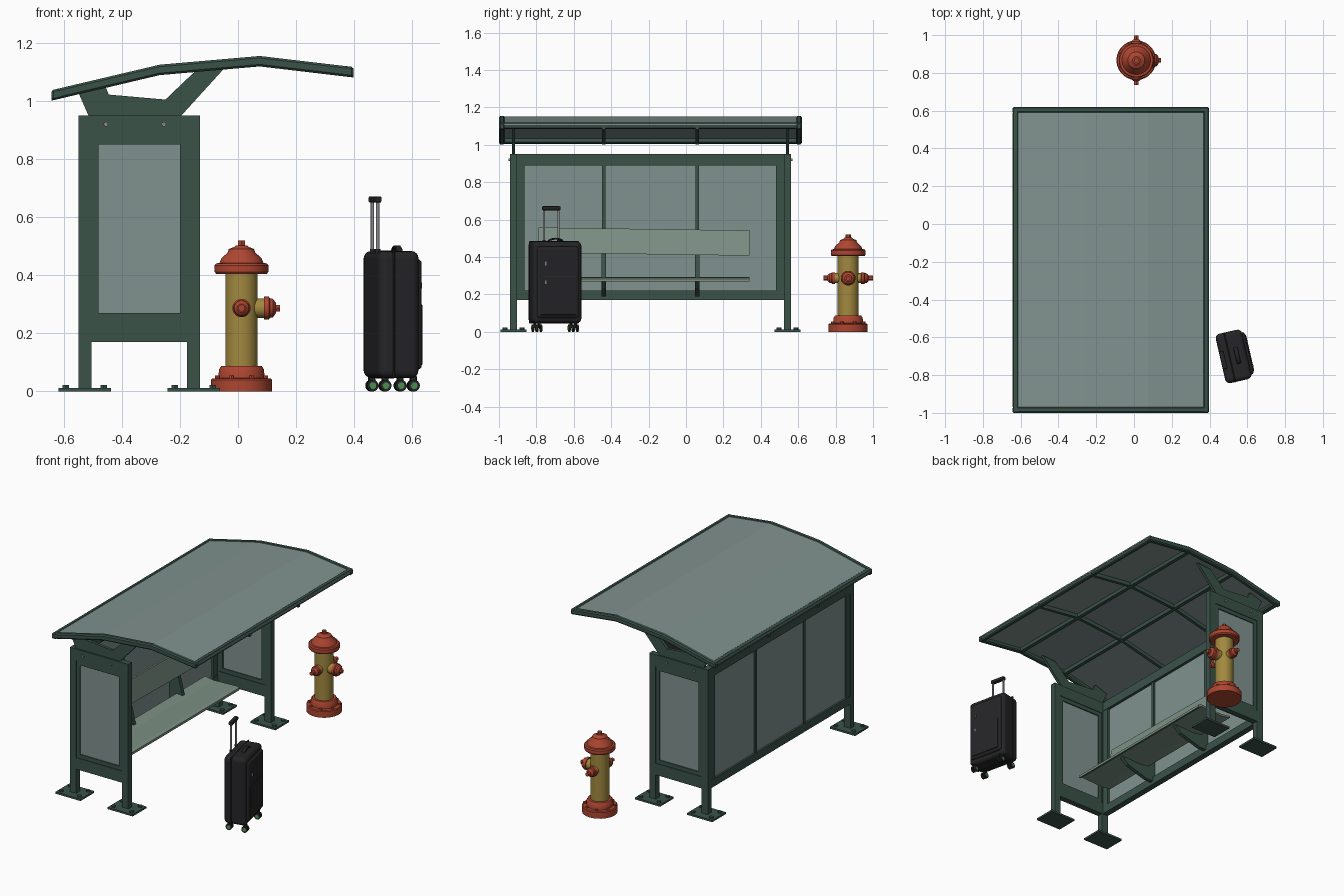
import bpy, bmesh, math
from mathutils import Matrix, Vector

if "Cube" in bpy.data.objects:
    bpy.data.objects.remove(bpy.data.objects["Cube"])

XF = Matrix.Identity(4)   # current placement for new parts


def mat(name, r, g, b, a=1):
    m = bpy.data.materials.new(name)
    m.diffuse_color = (r, g, b, a)
    m.use_nodes = True
    m.node_tree.nodes["Principled BSDF"].inputs["Base Color"].default_value = m.diffuse_color
    return m


GREEN = mat("green_metal", .042, .084, .066)
GLASS = mat("glass", .22, .29, .275, .9)
BENCH = mat("bench_green", .20, .28, .23)
RED = mat("red_paint", .42, .06, .03)
YELLOW = mat("yellow_paint", .36, .25, .05)
BLACK = mat("black_shell", .018, .018, .02)
STEEL = mat("steel", .25, .25, .26)
HUB = mat("wheel_hub", .08, .3, .09)


def finish(name, bm, m, bevel=0, seg=1, smooth=False):
    bmesh.ops.recalc_face_normals(bm, faces=bm.faces)
    bm.transform(XF)
    me = bpy.data.meshes.new(name)
    bm.to_mesh(me)
    bm.free()
    me.materials.append(m)
    if smooth:
        me.shade_smooth()
        me.set_sharp_from_angle(angle=math.radians(35))
    ob = bpy.data.objects.new(name, me)
    bpy.context.collection.objects.link(ob)
    if bevel:
        b = ob.modifiers.new("bevel", 'BEVEL')
        b.width, b.segments = bevel, seg
    return ob


def box(name, x, y, z, m, **kw):
    bm = bmesh.new()
    bmesh.ops.create_cube(bm, size=1)
    for v in bm.verts:
        v.co = [lo + (hi - lo) * (c + .5) for (lo, hi), c in zip((x, y, z), v.co)]
    return finish(name, bm, m, **kw)


def prism(name, pts, a0, a1, m, axis='y', **kw):
    """Extrude a closed profile along x or y."""
    bm = bmesh.new()
    put = (lambda u, v, a: (u, a, v)) if axis == 'y' else (lambda u, v, a: (a, u, v))
    lo = [bm.verts.new(put(u, v, a0)) for u, v in pts]
    hi = [bm.verts.new(put(u, v, a1)) for u, v in pts]
    bm.faces.new(lo)
    bm.faces.new(hi)
    for i in range(len(pts)):
        j = (i + 1) % len(pts)
        bm.faces.new((lo[i], lo[j], hi[j], hi[i]))
    return finish(name, bm, m, **kw)


def lathe(name, prof, origin, m, axis=(0, 0, 1), n=32, smooth=True):
    """Revolve (radius, height) points around an axis."""
    bm = bmesh.new()
    rot = Vector((0, 0, 1)).rotation_difference(Vector(axis)).to_matrix()
    rings = [[bm.verts.new(Vector(origin) + rot @ Vector((r * math.cos(t), r * math.sin(t), h)))
              for t in (2 * math.pi * (k + .5) / n for k in range(n))] for r, h in prof]
    for a, b in zip(rings, rings[1:]):
        for k in range(n):
            j = (k + 1) % n
            bm.faces.new((a[k], a[j], b[j], b[k]))
    bm.faces.new(rings[0])
    bm.faces.new(rings[-1])
    return finish(name, bm, m, smooth=smooth)


def cyl(name, r, h, origin, m, axis=(0, 0, 1), n=16):
    return lathe(name, [(r, 0), (r, h)], origin, m, axis, n)


# --- roof: bent frame, glazing and ribs
ROOF = [(-.643, 1.037), (-.27, 1.125), (.075, 1.155), (.397, 1.117)]


def strip(name, y0, y1, top, bottom, m, **kw):
    pts = [(x, z - top) for x, z in ROOF] + [(x, z - bottom) for x, z in ROOF[::-1]]
    return prism(name, pts, y0, y1, m, **kw)


strip("roof_edge_near", -1, -.968, 0, .036, GREEN, bevel=.007)
strip("roof_edge_far", .588, .62, 0, .036, GREEN, bevel=.007)
strip("roof_glazing", -.97, .59, .004, .012, GLASS)
for y in (-.44, .06):
    strip("roof_rib", y - .01, y + .01, .012, .036, GREEN)
for x, z in ROOF[1:3]:
    box("roof_purlin", (x - .012, x + .012), (-.97, .59), (z - .036, z - .012), GREEN)
prism("roof_edge_back", [(-.643, 1.037), (-.612, 1.044), (-.604, 1.01), (-.634, 1.003)],
      -1, .62, GREEN, bevel=.006)
prism("roof_edge_front", [(.397, 1.117), (.368, 1.121), (.363, 1.087), (.391, 1.083)],
      -1, .62, GREEN, bevel=.006)

# --- end walls, legs, feet and roof brackets
BRACKET = [(-.515, .95), (-.55, 1.03), (-.46, 1.06), (-.445, 1.022), (-.25, 1.005),
           (-.145, 1.105), (-.045, 1.115), (-.195, .95)]
for yc, s in ((-.922, -1), (.543, 1)):
    ya = (yc - .019, yc + .019)
    for x in (-.5275, -.1525):
        box("leg", (x - .0225, x + .0225), ya, (.01, .95), GREEN)
        box("foot_plate", (x - .09, x + .09), (yc - .07, yc + .07), (0, .012), GREEN)
        for dx in (-.065, .065):
            for dy in (-.045, .045):
                cyl("foot_bolt", .013, .01, (x + dx, yc + dy, .012), GREEN, n=6)
    box("end_top_rail", (-.505, -.175), ya, (.875, .95), GREEN)
    box("end_bottom_rail", (-.505, -.175), ya, (.17, .245), GREEN)
    # inner poster frame, slightly recessed
    yi = (yc - .015, yc + .015)
    for x in (-.505, -.20):
        box("poster_frame_side", (x, x + .025), yi, (.245, .875), GREEN)
    for z in (.245, .85):
        box("poster_frame_rail", (-.48, -.20), yi, (z, z + .025), GREEN)
    box("end_glass", (-.48, -.20), (yc - .008, yc + .008), (.27, .85), GLASS)
    prism("roof_bracket", BRACKET, yc - .009, yc + .009, GREEN)
    for x in (-.455, -.255):
        cyl("end_pin", .008, .008, (x, yc + s * .018, .92), STEEL, (0, s, 0), 12)

# --- back wall
box("back_top_rail", (-.55, -.51), (-.905, .525), (.89, .95), GREEN)
box("back_bottom_rail", (-.55, -.51), (-.905, .525), (.17, .222), GREEN)
for y in (-.885, .503):
    box("back_stile", (-.547, -.513), (y - .022, y + .022), (.222, .89), GREEN)
for y in (-.44, .06):
    box("back_mullion", (-.545, -.515), (y - .01, y + .01), (.222, .89), GREEN)
for y0, y1 in ((-.863, -.45), (-.43, .05), (.07, .481)):
    box("back_glass", (-.538, -.528), (y0, y1), (.222, .89), GLASS)

# --- bench
prism("seat", [(-.475, .293), (-.41, .283), (-.25, .29), (-.228, .283), (-.228, .268),
               (-.236, .268), (-.25, .278), (-.41, .271), (-.475, .281)], -.79, .34, BENCH)
XF = Matrix.Translation((0, -.225, .48)) @ Matrix.Rotation(-.014, 4, 'X') @ Matrix.Translation((0, .225, -.48))
prism("backrest", [(-.455, .415), (-.485, .55), (-.497, .55), (-.467, .415)], -.79, .34, BENCH)
XF = Matrix.Identity(4)
for y in (-.44, .06):
    prism("bench_bracket", [(-.52, .19), (-.46, .19), (-.31, .235), (-.27, .276), (-.43, .272),
                            (-.466, .42), (-.485, .54), (-.52, .46)], y - .012, y + .012, GREEN)

# --- hydrant
XF = Matrix.Translation((.012, .867, 0))
lathe("hydrant_base", [(.105, 0), (.105, .04), (.1, .045), (.08, .046), (.078, .075), (.07, .087),
                       (.05, .088)], (0, 0, 0), RED)
cyl("hydrant_barrel", .056, .33, (0, 0, .08), YELLOW, n=32)
lathe("hydrant_bonnet", [(.05, .404), (.088, .405), (.093, .412), (.093, .434), (.088, .441), (.076, .442),
                         (.07, .458), (.048, .478), (.044, .49), (.024, .498), (.02, .503), (.014, .503)],
      (0, 0, 0), RED)
cyl("hydrant_top_nut", .014, .022, (0, 0, .498), RED, n=6)
for k in range(8):
    t = math.pi * (k + .5) / 4
    cyl("base_bolt", .009, .01, (.091 * math.cos(t), .091 * math.sin(t), .044), RED, n=6)
for name, d, r, c in (("near", (0, -1, 0), .027, .072), ("far", (0, 1, 0), .027, .072), ("side", (1, 0, 0), .034, .08)):
    lathe(name + "_outlet", [(r, .04), (r, c)], (0, 0, .287), YELLOW, d, 24)
    lathe(name + "_outlet_cap", [(r * .8, c - .004), (r * 1.17, c - .002), (r * 1.17, c + .014),
                                 (r * 1.0, c + .018), (r * .95, c + .028), (r * .55, c + .038)],
          (0, 0, .287), RED, d, 24)
    cyl(name + "_outlet_nut", .013, .132 - c - .03, (d[0] * (c + .03), d[1] * (c + .03), .287), RED, d, 6)

# --- suitcase (local x = depth, y = width)
XF = Matrix.Translation((.532, -.7, 0)) @ Matrix.Rotation(math.radians(13), 4, 'Z')
box("suitcase_body", (-.076, .066), (-.134, .134), (.047, .483), BLACK, bevel=.024, seg=4)
box("suitcase_seam", (-.03, -.022), (-.136, .136), (.045, .485), BLACK, bevel=.003)
box("suitcase_front_pocket", (.05, .08), (-.115, .115), (.075, .455), BLACK, bevel=.014, seg=3)
box("suitcase_small_pocket", (.07, .085), (-.1, .1), (.09, .3), BLACK, bevel=.006, seg=2)
for z in (.27, .37):
    box("zip_pull", (.078, .087), (-.075, -.068), (z - .015, z + .005), STEEL)


def arch(name, half, z, h, x0, x1):
    outer = [(half * math.cos(t), z + h * math.sin(t)) for t in (math.pi * k / 10 for k in range(11))]
    inner = [(u * .82, z + (v - z) * .6) for u, v in outer[::-1]]
    return prism(name, outer + inner, x0, x1, BLACK, axis='x', bevel=.002)


arch("carry_handle", .045, .478, .025, .004, .026)
for y in (-.046, .034):
    cyl("pull_handle_tube", .006, .18, (-.063, y, .475), STEEL, n=12)
    cyl("pull_handle_collar", .009, .012, (-.063, y, .478), BLACK, n=12)
box("pull_handle_grip", (-.076, -.05), (-.055, .043), (.65, .672), BLACK, bevel=.006, seg=2)
for x in (-.05, .05):
    for y in (-.1, .1):
        box("caster_fork", (x - .012, x + .012), (y - .006, y + .006), (.02, .055), BLACK, bevel=.003)
        for s in (-1, 1):
            cyl("caster_wheel", .02, .009, (x, y + s * .006, .02), BLACK, (0, s, 0), 20)
            cyl("caster_hub", .012, .002, (x, y + s * .015, .02), HUB, (0, s, 0), 12)
